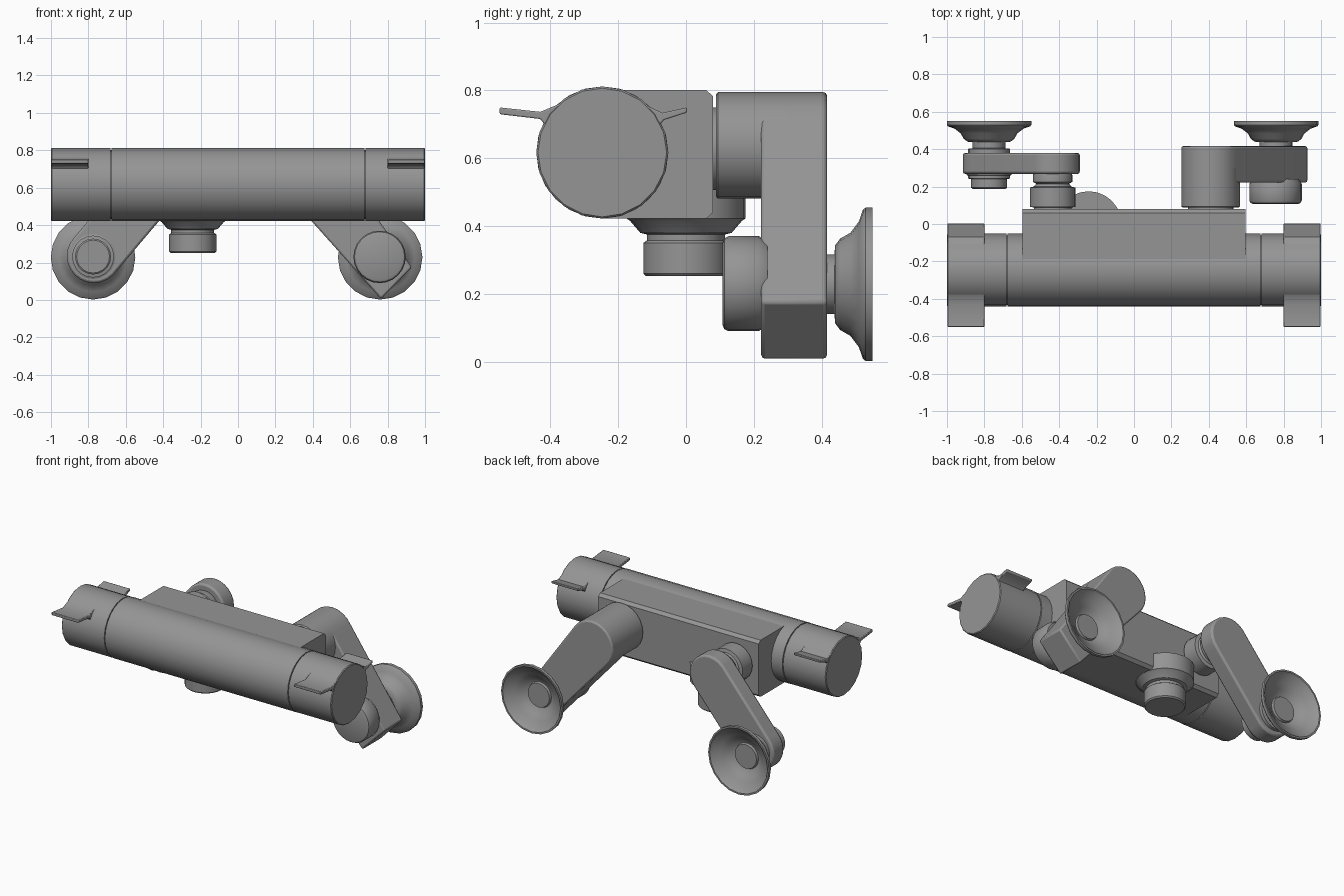
import bpy, bmesh, math
from mathutils import geometry, Vector

cube = bpy.data.objects.get("Cube")
if cube:
    bpy.data.objects.remove(cube)

steel = bpy.data.materials.new("satin_grey")
steel.use_nodes = True
GREY = (0.3, 0.3, 0.3, 1)
steel.diffuse_color = GREY
steel.node_tree.nodes["Principled BSDF"].inputs["Base Color"].default_value = GREY


def finish(name, bm, bevel=0):
    """Turn a bmesh into a named, smooth-by-angle object."""
    bmesh.ops.recalc_face_normals(bm, faces=bm.faces)
    mesh = bpy.data.meshes.new(name)
    bm.to_mesh(mesh)
    bm.free()
    mesh.materials.append(steel)
    obj = bpy.data.objects.new(name, mesh)
    bpy.context.collection.objects.link(obj)
    bpy.ops.object.select_all(action='DESELECT')
    obj.select_set(True)
    bpy.context.view_layer.objects.active = obj
    bpy.ops.object.shade_smooth_by_angle(angle=math.radians(35))
    if bevel:
        mod = obj.modifiers.new("soft_edges", 'BEVEL')
        mod.width = bevel
        mod.segments = 2
        mod.limit_method = 'ANGLE'
        mod.angle_limit = math.radians(40)
    return obj


def place(axis, along, u, v):
    """Map a position along an axis plus two cross coordinates to 3D."""
    return {'X': (along, u, v), 'Y': (u, along, v), 'Z': (u, v, along)}[axis]


def lathe(name, axis, centre, profile, sides=20):
    """Closed turned part from (position along axis, radius) pairs."""
    bm = bmesh.new()
    rings = []
    for t, r in profile:
        ring = []
        for i in range(sides):
            a = math.tau * i / sides
            ring.append(bm.verts.new(place(axis, t, centre[0] + r * math.cos(a),
                                           centre[1] + r * math.sin(a))))
        rings.append(ring)
    for low, high in zip(rings, rings[1:]):
        for i in range(sides):
            j = (i + 1) % sides
            bm.faces.new((low[i], low[j], high[j], high[i]))
    bm.faces.new(rings[0])
    bm.faces.new(rings[-1])
    return finish(name, bm)


def prism(name, axis, outline, start, end, bevel=0):
    """Extrude an outline along an axis."""
    bm = bmesh.new()
    face = bm.faces.new([bm.verts.new(place(axis, start, u, v)) for u, v in outline])
    new = bmesh.ops.extrude_face_region(bm, geom=[face])["geom"]
    bmesh.ops.translate(bm, vec=Vector(place(axis, end - start, 0, 0)),
                        verts=[e for e in new if isinstance(e, bmesh.types.BMVert)])
    return finish(name, bm, bevel)


def circle(x, z, r, n=24):
    return [(x + r * math.cos(math.tau * i / n), z + r * math.sin(math.tau * i / n))
            for i in range(n)]


def hull(points):
    return [points[i] for i in geometry.convex_hull_2d(points)]


# Horizontal valve body and the block behind it
AXIS = (-0.247, 0.617)
R = 0.195
lathe("valve_body", 'X', AXIS, [(-0.677, R), (0.677, R)], 24)
lathe("body_core", 'X', AXIS, [(-0.7, R - 0.01), (0.7, R - 0.01)], 24)
prism("back_block", 'X', [(-0.247, 0.422), (0.06, 0.422), (0.08, 0.44), (0.08, 0.783),
                          (0.06, 0.801), (-0.247, 0.801)], -0.595, 0.595)

# Control handles with a long front lever and a short rear lever
FRONT_LEVER = [(-0.55, 0.75), (-0.43, 0.737), (-0.38, 0.758), (-0.33, 0.787),
               (-0.3, 0.72), (-0.41, 0.69), (-0.43, 0.716), (-0.55, 0.73)]
REAR_LEVER = [(0.003, 0.75), (-0.07, 0.734), (-0.115, 0.755), (-0.165, 0.787),
              (-0.2, 0.72), (-0.085, 0.69), (-0.065, 0.713), (0.003, 0.735)]
for side, s in (("left", 1), ("right", -1)):
    lathe(side + "_handle", 'X', AXIS,
          [(s * 0.683, R), (s * 0.995, R), (s, R - 0.005)], 20)
    prism(side + "_front_lever", 'X', FRONT_LEVER, s * 0.8, s * 0.998, 0.004)
    prism(side + "_rear_lever", 'X', REAR_LEVER, s * 0.8, s * 0.998, 0.004)

# Hose outlet under the body
lathe("outlet", 'Z', (-0.242, 0), [
    (0.252, 0.118), (0.26, 0.126), (0.35, 0.126), (0.358, 0.115), (0.375, 0.115),
    (0.38, 0.135), (0.415, 0.165), (0.422, 0.175), (0.53, 0.175)][:9], 24).rotation_euler = (0, 0, 0)

# Flared wall roses, open at the back with a flat hub
for side, x in (("left", 0.76), ("right", -0.775)):
    lathe(side + "_wall_rose", 'Y', (x, 0.228), [
        (0.4, 0.088), (0.438, 0.088), (0.44, 0.115), (0.455, 0.135), (0.485, 0.152),
        (0.51, 0.185), (0.522, 0.22), (0.53, 0.226), (0.55, 0.226), (0.55, 0.215),
        (0.532, 0.2), (0.51, 0.16), (0.485, 0.125), (0.465, 0.1), (0.46, 0.085),
        (0.475, 0.08)], 20)

# Left supply arm: wide, tapered, with a square lower end
lathe("left_inlet_neck", 'Y', (0.41, 0.628), [(0.07, 0.122), (0.1, 0.122)])
lathe("left_inlet_drum", 'Y', (0.41, 0.638), [(0.088, 0.15), (0.094, 0.157), (0.3, 0.157)], 24)
prism("left_arm", 'Y', hull(circle(0.41, 0.638, 0.157) + [(0.765, 0.005), (0.93, 0.175)]),
      0.222, 0.416, 0.01)
lathe("left_arm_cap", 'Y', (0.757, 0.23),
      [(0.107, 0.12), (0.113, 0.134), (0.125, 0.14), (0.215, 0.14), (0.24, 0.125)], 24)

# Right supply arm: slim slot shape with turned fittings
lathe("right_inlet_nut", 'Y', (-0.435, 0.63), [
    (0.07, 0.1), (0.088, 0.1), (0.092, 0.122), (0.195, 0.122), (0.2, 0.1),
    (0.215, 0.088), (0.225, 0.105), (0.262, 0.105), (0.28, 0.1)])
prism("right_arm", 'Y', hull(circle(-0.435, 0.63, 0.145) + circle(-0.77, 0.235, 0.145)),
      0.268, 0.38, 0.012)
lathe("right_arm_cap", 'Y', (-0.775, 0.232), [
    (0.188, 0.088), (0.194, 0.096), (0.24, 0.096), (0.243, 0.112), (0.258, 0.112),
    (0.262, 0.12), (0.3, 0.12)])
lathe("right_rose_collar", 'Y', (-0.775, 0.232), [(0.37, 0.112), (0.402, 0.112), (0.405, 0.088)])
